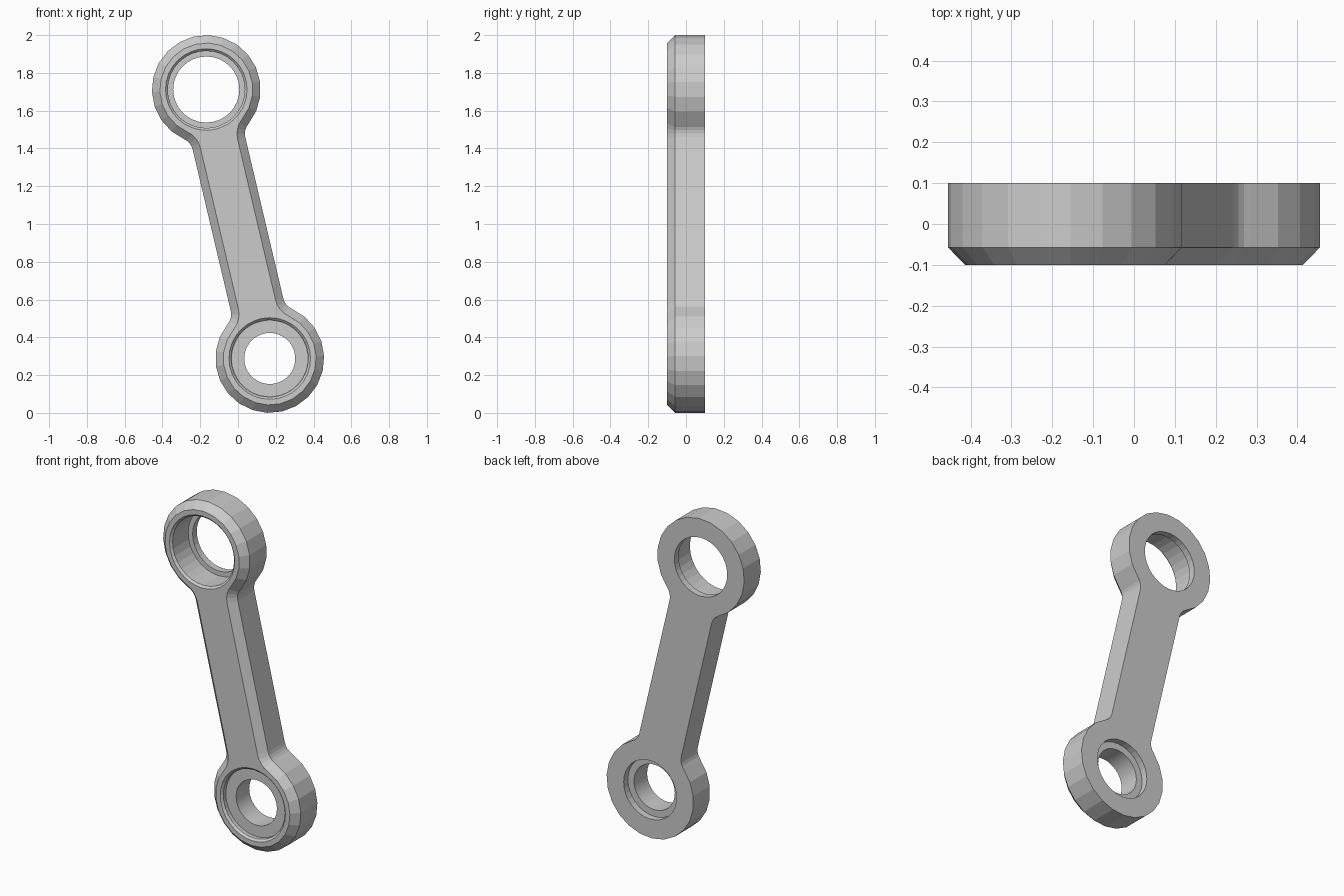
import bpy, bmesh
from math import sin, cos, atan2, sqrt, pi
from mathutils import Vector

if "Cube" in bpy.data.objects:
    bpy.data.objects.remove(bpy.data.objects["Cube"])

TOP, LOW = Vector((-0.168, 1.712)), Vector((0.168, 0.288))
MID = (TOP + LOW) / 2
HALF = (TOP - LOW).length / 2
U = (TOP - LOW).normalized()          # along the arm
N = Vector((U.y, -U.x))               # across the arm


def make(name, bm):
    bmesh.ops.recalc_face_normals(bm, faces=bm.faces)
    me = bpy.data.meshes.new(name)
    bm.to_mesh(me)
    bm.free()
    ob = bpy.data.objects.new(name, me)
    bpy.context.collection.objects.link(ob)
    return ob


def outline(inset):
    """Two round eyes joined by an arm with filleted junctions, in x and z."""
    r, w, f = 0.288 - inset, 0.143 - inset, 0.08 + inset
    d = sqrt((r + f) ** 2 - (w + f) ** 2)      # eye centre to fillet centre
    a = atan2(w + f, d)
    half = []
    for i in range(19):                        # eye arc over the top
        t = -(pi - a) + i * 2 * (pi - a) / 18
        half.append((r * sin(-t), HALF + r * cos(t)))
    for i in range(1, 5):                      # fillet into the arm
        t = a + (pi / 2 - a) * i / 4
        half.insert(0, (w + f - f * sin(t), HALF - d + f * cos(t)))
        half.append((-(w + f - f * sin(t)), HALF - d + f * cos(t)))
    loop = half + [(-x, -y) for x, y in half]
    return [MID + N * x + U * y for x, y in loop]


def lathe(name, centre, profile, n, closed=False):
    """Revolve (radius, y) points about a y axis through the centre."""
    bm = bmesh.new()
    rings = [[bm.verts.new((centre.x + r * cos(2 * pi * i / n), y,
                            centre.y + r * sin(2 * pi * i / n)))
              for i in range(n)] for r, y in profile]
    pairs = list(zip(rings, rings[1:]))
    if closed:
        pairs.append((rings[-1], rings[0]))
    else:
        bm.faces.new(rings[0])
        bm.faces.new(rings[-1])
    for p, q in pairs:
        for i in range(n):
            j = (i + 1) % n
            bm.faces.new((p[i], p[j], q[j], q[i]))
    return make(name, bm)


# Link body: chamfered on the front, square on the back
bm = bmesh.new()
rings = [[bm.verts.new((p.x, y, p.y)) for p in outline(c)]
         for c, y in ((0.042, -0.1), (0, -0.057), (0, 0.1))]
for p, q in zip(rings, rings[1:]):
    for i in range(len(p)):
        j = (i + 1) % len(p)
        bm.faces.new((p[i], p[j], q[j], q[i]))
bm.faces.new(rings[0])
bm.faces.new(rings[-1])
body = make("link_body", bm)

# Stepped bores: chamfered pocket from the front, narrower lip at the back
bore = [(0.226, -0.11), (0.204, -0.088), (0.204, 0.06), (0.175, 0.06), (0.175, 0.12)]
cutters = [lathe("bore_cutter", c, bore, 32) for c in (TOP, LOW)]
for cut in cutters:
    cut.hide_render = True
    mod = body.modifiers.new("bore", 'BOOLEAN')
    mod.operation, mod.solver, mod.object = 'DIFFERENCE', 'EXACT', cut
bpy.context.view_layer.update()
result = bpy.data.meshes.new_from_object(
    body.evaluated_get(bpy.context.evaluated_depsgraph_get()))
body.modifiers.clear()
body.data = result
for cut in cutters:
    bpy.data.objects.remove(cut)

# Bushing seated in the lower eye
bushing = lathe("bushing", LOW, [(0.135, -0.065), (0.203, -0.065),
                                 (0.203, 0.059), (0.135, 0.059)], 48, True)
bpy.ops.object.select_all(action='DESELECT')
bushing.select_set(True)
bpy.context.view_layer.objects.active = bushing
bpy.ops.object.shade_smooth_by_angle()
